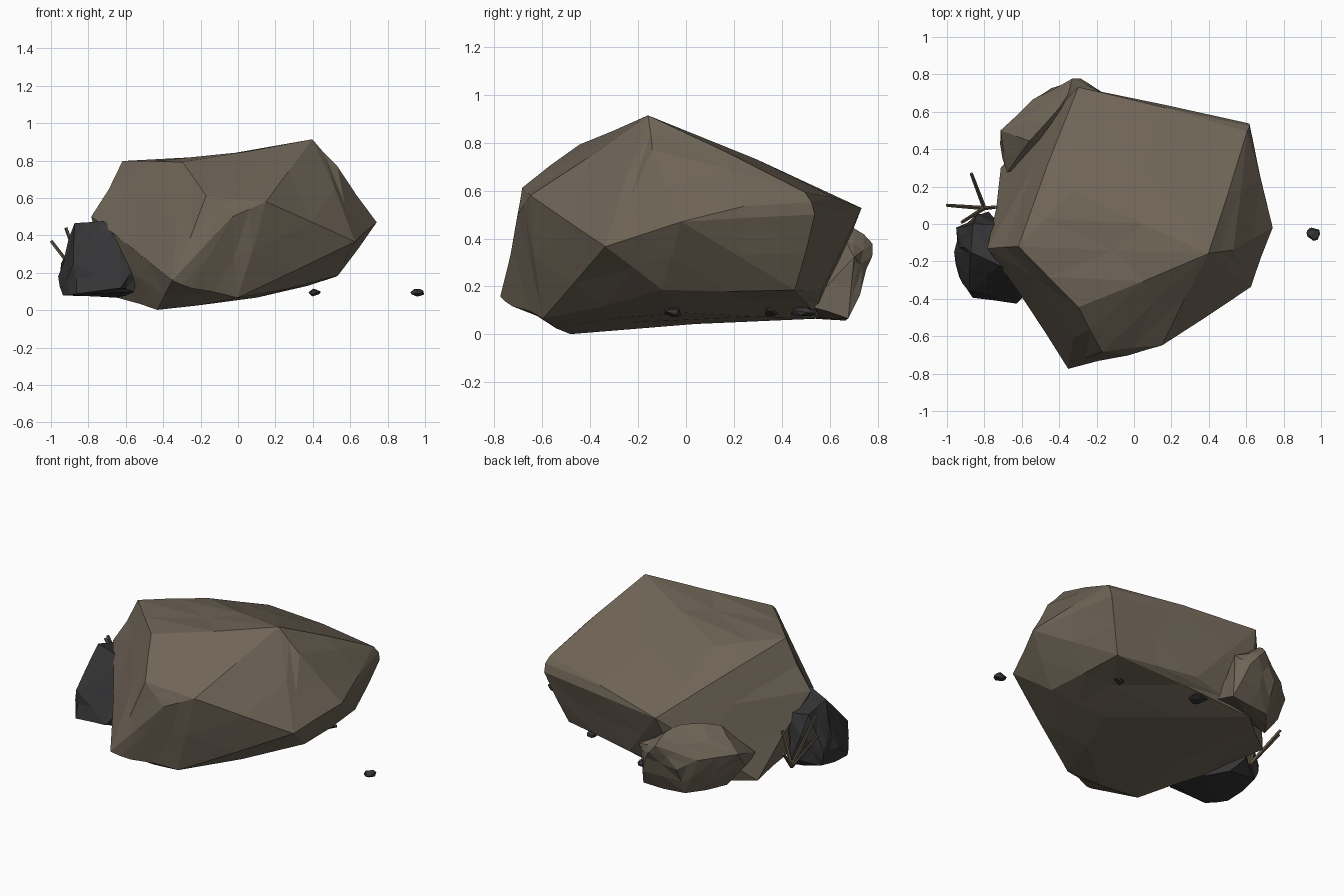
import bpy, bmesh, random
from mathutils import Vector

random.seed(4)

def material(name, rgb):
    m = bpy.data.materials.new(name)
    m.diffuse_color = (*rgb, 1)
    return m

brown = material("brown_stone", (0.16, 0.13, 0.095))
black = material("dark_stone", (0.035, 0.035, 0.037))
wood = material("dry_wood", (0.13, 0.10, 0.07))

def rock(name, corners, mat, chip=0.0, dents=()):
    """Faceted rock: hull round its corners, split once, chipped, then dented."""
    bm = bmesh.new()
    for c in corners:
        bm.verts.new(c)
    bmesh.ops.convex_hull(bm, input=bm.verts)
    loose = [v for v in bm.verts if not v.link_faces]
    bmesh.ops.delete(bm, geom=loose, context='VERTS')
    if chip:
        keep = set(bm.verts)
        bmesh.ops.subdivide_edges(bm, edges=bm.edges[:], cuts=1, use_grid_fill=True)
        bm.normal_update()
        for v in bm.verts:
            if v not in keep:
                v.co += v.normal * random.uniform(-chip, chip * 0.7)
                for centre, radius, push in dents:
                    if (v.co - Vector(centre)).length < radius:
                        v.co += Vector(push)
        bmesh.ops.triangulate(bm, faces=bm.faces[:])
    bmesh.ops.recalc_face_normals(bm, faces=bm.faces[:])
    me = bpy.data.meshes.new(name)
    bm.to_mesh(me)
    bm.free()
    me.materials.append(mat)
    ob = bpy.data.objects.new(name, me)
    bpy.context.collection.objects.link(ob)
    return ob

# Main boulder: sloping top, overhanging right and back, low front toe
rock("boulder", [
    (0.40, -0.16, 0.92), (0.61, 0.50, 0.60), (0.62, 0.54, 0.50), (-0.30, 0.74, 0.53),
    (-0.30, -0.45, 0.80), (-0.62, -0.12, 0.80), (-0.32, 0.17, 0.77), (-0.78, -0.13, 0.50),
    (-0.17, -0.68, 0.61), (-0.03, -0.71, 0.50), (0.15, -0.65, 0.58), (0.63, -0.34, 0.365),
    (0.75, -0.02, 0.47), (0.64, 0.33, 0.48), (0.54, -0.10, 0.18), (0.50, 0.45, 0.19),
    (-0.35, -0.77, 0.16), (-0.25, -0.72, 0.12), (-0.43, -0.48, 0.005), (0.0, -0.60, 0.06),
    (-0.60, -0.40, 0.35), (-0.62, -0.12, 0.06), (-0.71, 0.30, 0.08), (-0.40, 0.55, 0.07),
    (0.0, 0.56, 0.18), (0.20, 0.0, 0.08), (0.53, -0.14, 0.77),
], brown, 0.012, [
    ((-0.11, -0.14, 0.86), 0.12, (0, 0, -0.03)),    # hollow along the crest
    ((0.05, -0.30, 0.86), 0.12, (0, 0, -0.015)),
])

# Smaller brown rock at the back left
rock("back_rock", [
    (-0.71, 0.50, 0.32), (-0.72, 0.43, 0.22), (-0.68, 0.27, 0.24), (-0.55, 0.67, 0.30),
    (-0.44, 0.72, 0.24), (-0.33, 0.78, 0.38), (-0.19, 0.72, 0.28), (-0.24, 0.76, 0.27),
    (-0.17, 0.68, 0.06), (-0.45, 0.65, 0.055), (-0.60, 0.45, 0.08), (-0.40, 0.62, 0.48),
    (-0.56, 0.44, 0.45), (-0.18, 0.50, 0.12), (-0.35, 0.70, 0.45), (-0.17, 0.70, 0.32),
], brown, 0.01)

# Dark rock at the left
rock("dark_rock", [
    (-0.95, -0.02, 0.20), (-0.96, -0.15, 0.18), (-0.94, -0.28, 0.075), (-0.86, -0.39, 0.09),
    (-0.63, -0.42, 0.12), (-0.93, -0.10, 0.30), (-0.87, -0.15, 0.46), (-0.72, -0.22, 0.47),
    (-0.63, -0.26, 0.44), (-0.54, -0.33, 0.25), (-0.56, -0.36, 0.10), (-0.60, -0.20, 0.07),
    (-0.78, 0.06, 0.15), (-0.84, 0.05, 0.30), (-0.93, -0.02, 0.10), (-0.72, 0.0, 0.07),
    (-0.88, -0.36, 0.25), (-0.70, 0.0, 0.40), (-0.86, 0.0, 0.42),
], black, 0.01)

# Loose pebbles
for i, (x, y, r) in enumerate([(0.96, -0.05, 0.038), (0.41, 0.35, 0.033), (-0.07, 0.49, 0.055)]):
    pts = []
    for _ in range(18):
        d = Vector([random.gauss(0, 1) for _ in range(3)]).normalized()
        pts.append((x + d.x * r, y + d.y * r * 1.1, 0.094 + d.z * 0.022))
    rock(f"pebble_{i + 1}", pts, black)

# Dry twigs fanning out behind the dark rock
root = Vector((-0.80, 0.085, 0.11))
tips = [(-1.0, 0.10, 0.37), (-0.92, 0.01, 0.44), (-0.87, 0.27, 0.28), (-0.74, 0.09, 0.32)]
for i, tip in enumerate(tips):
    d = Vector(tip) - root
    bpy.ops.mesh.primitive_cone_add(vertices=5, radius1=0.012, radius2=0.009,
                                    depth=d.length, location=root + d / 2)
    ob = bpy.context.object
    ob.rotation_euler = d.to_track_quat('Z', 'Y').to_euler()
    ob.name = f"twig_{i + 1}"
    ob.data.materials.append(wood)
